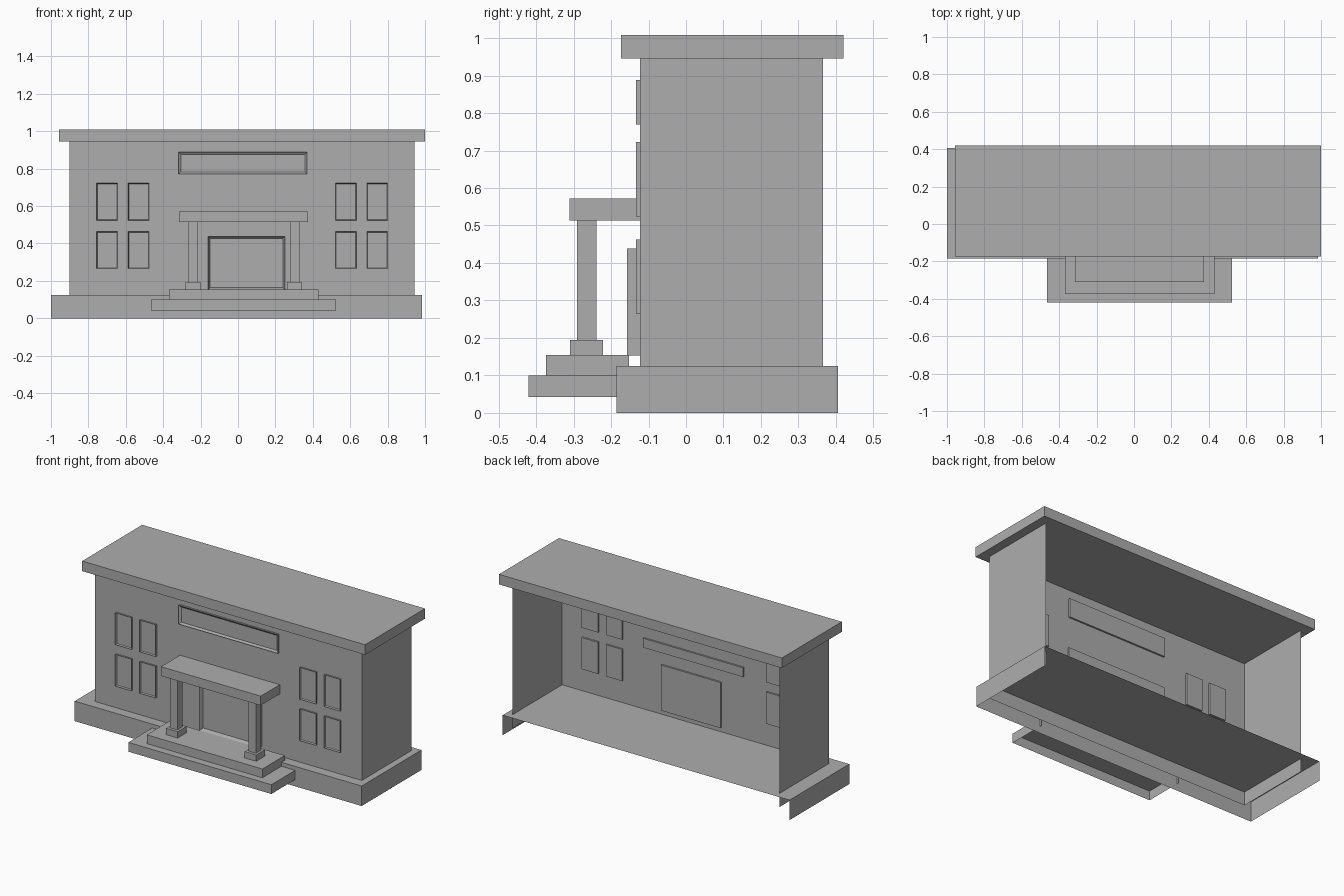
import bpy
import bmesh
from mathutils import Vector

default = bpy.data.objects.get("Cube")
if default:
    bpy.data.objects.remove(default, do_unlink=True)

GREY = (0.42, 0.42, 0.42, 1)
stone = bpy.data.materials.new("grey_stone")
stone.use_nodes = True
stone.diffuse_color = GREY
stone.node_tree.nodes["Principled BSDF"].inputs["Base Color"].default_value = GREY

DIRECTIONS = {"back": Vector((0, 1, 0)), "bottom": Vector((0, 0, -1)),
              "top": Vector((0, 0, 1)), "front": Vector((0, -1, 0))}
CENTRE = 0.0225  # symmetry line of the facade


def box(name, x, y, z, open_sides=(), inset=0, recess=0):
    """Box from (min, max) ranges; open_sides are removed, the front may be recessed."""
    bm = bmesh.new()
    bmesh.ops.create_cube(bm, size=1)
    for v in bm.verts:
        v.co = [r[0] if c < 0 else r[1] for c, r in zip(v.co, (x, y, z))]
    bm.normal_update()

    def facing(side):
        return [f for f in bm.faces if f.normal.dot(DIRECTIONS[side]) > 0.9]

    if inset:
        front = facing("front")
        bmesh.ops.inset_region(bm, faces=front, thickness=inset)
        for v in front[0].verts:
            v.co.y += recess
    else:
        gone = [f for side in open_sides for f in facing(side)]
        if gone:
            bmesh.ops.delete(bm, geom=gone, context="FACES")
    mesh = bpy.data.meshes.new(name)
    bm.to_mesh(mesh)
    bm.free()
    mesh.materials.append(stone)
    obj = bpy.data.objects.new(name, mesh)
    bpy.context.collection.objects.link(obj)
    return obj


def span(centre, half):
    return centre - half, centre + half


# Main shell, open at the back
box("base", (-1, 0.985), (-0.185, 0.405), (0, 0.125), ("back", "bottom"))
box("walls", (-0.902, 0.943), (-0.123, 0.366), (0.04, 0.946), ("back", "bottom", "top"))
box("roof", (-0.957, 1), (-0.173, 0.42), (0.945, 1.008))

# Entrance steps
box("lower_step", (-0.465, 0.525), (-0.42, -0.17), (0.042, 0.1), ("back", "bottom"))
box("upper_step", (-0.37, 0.43), (-0.373, -0.152), (0.1, 0.155), ("back", "bottom"))

# Porch
box("porch_roof", (-0.315, 0.375), (-0.311, -0.112), (0.514, 0.572))
for side, s in (("right", -1), ("left", 1)):
    cx = CENTRE + 0.008 + s * 0.272
    box(side + "_pedestal", span(cx, 0.04), (-0.309, -0.221), (0.155, 0.195))
    box(side + "_column", span(cx, 0.025), (-0.291, -0.239), (0.195, 0.514))

# Door and sign panel, framed and recessed
box("door", (-0.16, 0.252), (-0.157, -0.112), (0.153, 0.438), inset=0.016, recess=0.025)
box("sign_panel", (-0.317, 0.37), (-0.134, -0.112), (0.77, 0.888), inset=0.017, recess=0.009)

# Windows, two by two on each side of the entrance
for side, s in (("right", -1), ("left", 1)):
    for column, offset in (("inner", 0.554), ("outer", 0.722)):
        for floor, z in (("lower", (0.265, 0.463)), ("upper", (0.524, 0.723))):
            box(f"{side}_{column}_{floor}_window", span(CENTRE + s * offset, 0.056),
                (-0.134, -0.112), z, inset=0.006, recess=0.009)
